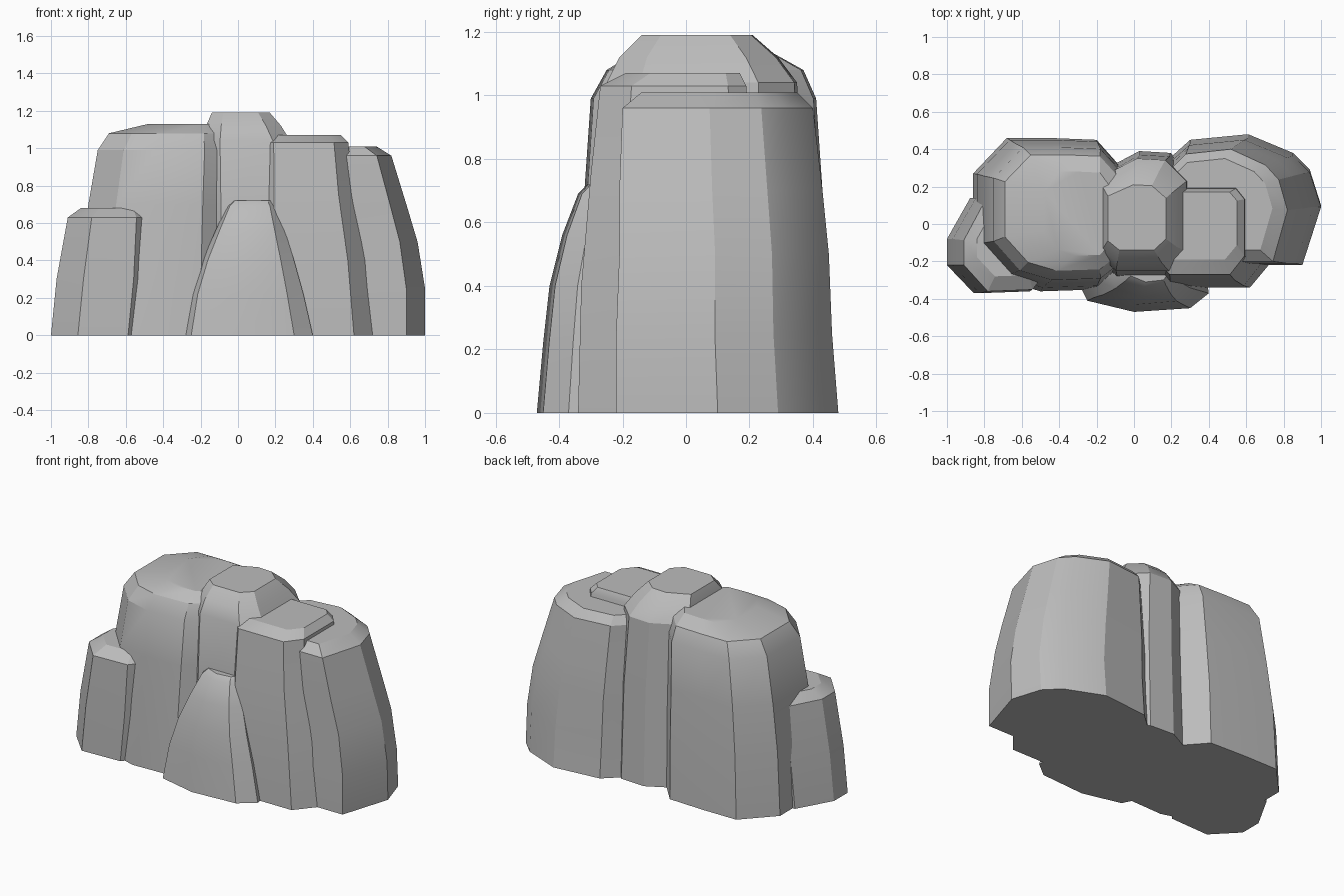
import bpy
import bmesh
from math import radians

# Remove the default cube
cube = bpy.data.objects.get("Cube")
if cube:
    bpy.data.objects.remove(cube, do_unlink=True)

# Single stone colour
stone = bpy.data.materials.new("grey stone")
stone.use_nodes = True
stone_colour = (0.5, 0.5, 0.5, 1)
stone.diffuse_color = stone_colour
shader = stone.node_tree.nodes["Principled BSDF"]
shader.inputs["Base Color"].default_value = stone_colour
shader.inputs["Roughness"].default_value = 0.9


def fit_outline(outline, left, right, front, back):
    """Stretch a footprint so that it fills the given plan bounds."""
    xs = [point[0] for point in outline]
    ys = [point[1] for point in outline]
    scale_x = (right - left) / (max(xs) - min(xs))
    scale_y = (back - front) / (max(ys) - min(ys))
    return [(left + (x - min(xs)) * scale_x, front + (y - min(ys)) * scale_y)
            for x, y in outline]


def rock_pillar(name, outline, levels):
    """Loft a counter-clockwise footprint through (height, left, right, front, back)."""
    mesh = bpy.data.meshes.new(name)
    pillar = bpy.data.objects.new(name, mesh)
    bpy.context.collection.objects.link(pillar)
    mesh.materials.append(stone)
    bm = bmesh.new()
    rings = []
    for height, *bounds in levels:
        ring = fit_outline(outline, *bounds)
        rings.append([bm.verts.new((x, y, height)) for x, y in ring])
    count = len(outline)
    for lower, upper in zip(rings, rings[1:]):
        for i in range(count):
            j = (i + 1) % count
            bm.faces.new((lower[i], lower[j], upper[j], upper[i]))
    bm.faces.new(list(reversed(rings[0])))
    bm.faces.new(rings[-1])
    bmesh.ops.recalc_face_normals(bm, faces=bm.faces)
    bm.to_mesh(mesh)
    bm.free()
    # Soft sides, crisp ridges
    bpy.ops.object.select_all(action="DESELECT")
    pillar.select_set(True)
    bpy.context.view_layer.objects.active = pillar
    bpy.ops.object.shade_smooth_by_angle(angle=radians(25))
    return pillar


# Broad left mass with a bevelled crown
rock_pillar(
    "left_pillar",
    [(-.86, -.12), (-.7, -.3), (-.5, -.36), (-.2, -.35), (-.04, -.22),
     (-.04, .27), (-.2, .45), (-.45, .46), (-.68, .46), (-.86, .27)],
    [(0, -.86, -.04, -.36, .46),
     (.4, -.84, -.04, -.34, .45),
     (.7, -.8, -.04, -.32, .43),
     (.99, -.75, -.04, -.3, .41),
     (1.08, -.69, -.06, -.25, .37),
     (1.13, -.48, -.11, -.17, .28)])

# Tallest centre column
rock_pillar(
    "centre_pillar",
    [(-.2, -.2), (-.1, -.3), (.2, -.3), (.3, -.18),
     (.3, .25), (.18, .38), (.02, .39), (-.2, .27)],
    [(0, -.2, .32, -.3, .39),
     (.6, -.19, .31, -.28, .37),
     (1.04, -.19, .28, -.25, .35),
     (1.12, -.17, .23, -.21, .29),
     (1.19, -.14, .17, -.14, .21)])

# Right front buttress
rock_pillar(
    "right_front_pillar",
    [(.16, -.3), (.2, -.34), (.62, -.34), (.72, -.22),
     (.72, .15), (.66, .22), (.16, .22)],
    [(0, .16, .72, -.34, .22),
     (.4, .16, .68, -.33, .22),
     (.75, .16, .62, -.3, .21),
     (1.03, .16, .59, -.27, .19),
     (1.07, .19, .55, -.19, .17)])

# Far right mass, swelling outward towards the ground
rock_pillar(
    "right_pillar",
    [(.2, -.1), (.3, -.22), (.9, -.22), (1, .1), (.94, .29),
     (.85, .38), (.61, .48), (.3, .45), (.2, .36)],
    [(0, .2, 1, -.22, .48),
     (.25, .2, 1, -.22, .46),
     (.5, .2, .96, -.21, .45),
     (.7, .2, .9, -.21, .43),
     (.96, .2, .82, -.2, .4),
     (1.01, .22, .74, -.14, .35)])

# Small tapering rock at the front
rock_pillar(
    "front_rock",
    [(-.29, -.33), (-.25, -.41), (0, -.47), (.3, -.45),
     (.4, -.37), (.36, -.12), (-.25, -.12)],
    [(0, -.29, .4, -.47, -.12),
     (.22, -.25, .35, -.45, -.12),
     (.4, -.19, .3, -.43, -.12),
     (.56, -.12, .25, -.39, -.12),
     (.69, -.06, .21, -.34, -.12),
     (.72, -.03, .19, -.31, -.12)])

# Low outcrop on the left end
rock_pillar(
    "left_low_rock",
    [(-1, -.22), (-.85, -.37), (-.57, -.36), (-.52, -.3),
     (-.52, .14), (-.87, .14), (-1, -.08)],
    [(0, -1, -.54, -.37, .14),
     (.3, -.97, -.51, -.37, .14),
     (.63, -.91, -.5, -.36, .12),
     (.68, -.84, -.53, -.28, .07)])
